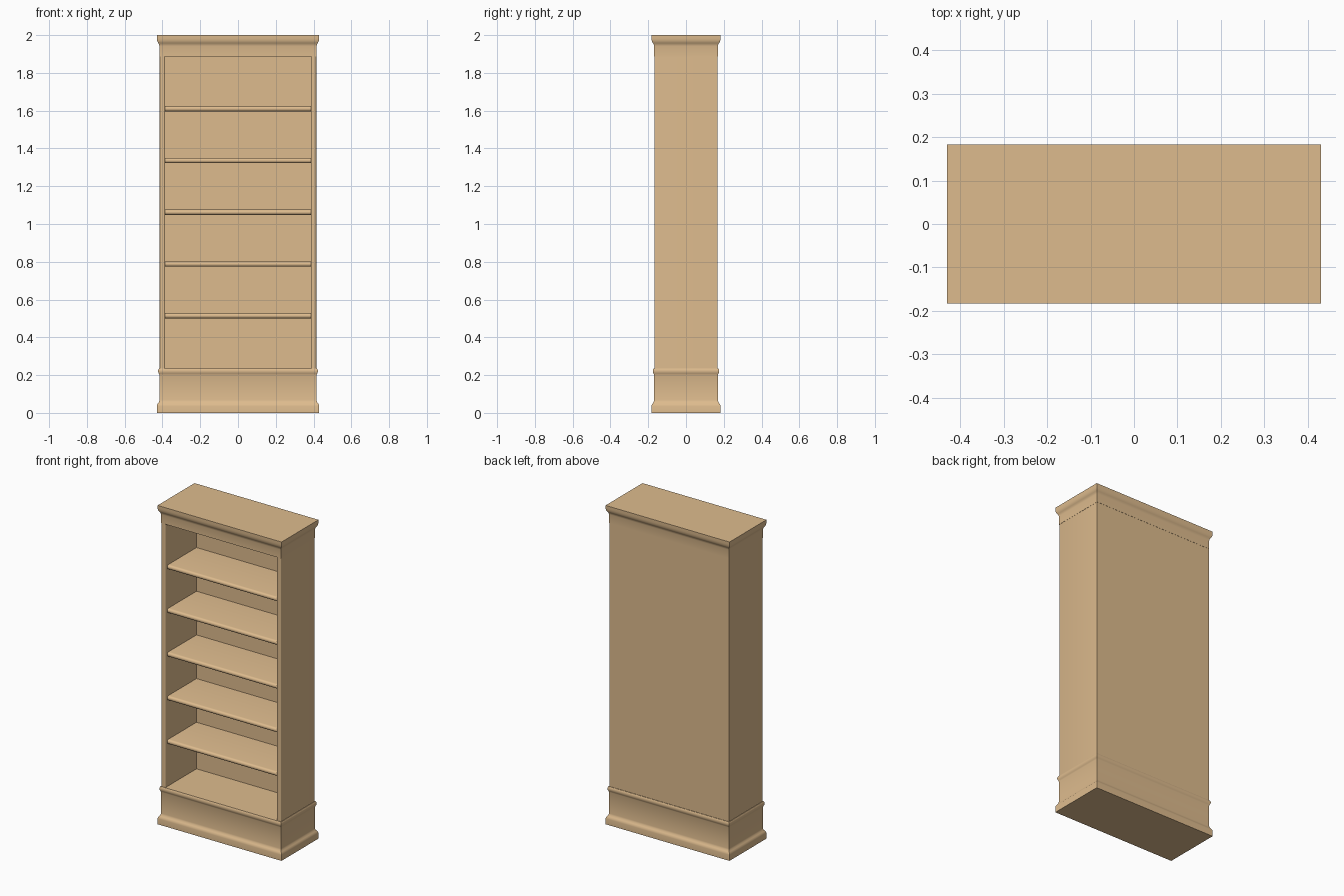
import bpy, bmesh, math

if "Cube" in bpy.data.objects:
    bpy.data.objects.remove(bpy.data.objects["Cube"])

wood = bpy.data.materials.new("light_wood")
wood.diffuse_color = (0.73, 0.50, 0.27, 1)
wood.use_nodes = True
wood.node_tree.nodes["Principled BSDF"].inputs["Base Color"].default_value = wood.diffuse_color

HX, HY = 0.415, 0.168      # half width and depth of the carcass
INNER = 0.386              # half width of the opening


def finish(name, bm):
    bmesh.ops.recalc_face_normals(bm, faces=bm.faces)
    me = bpy.data.meshes.new(name)
    bm.to_mesh(me)
    bm.free()
    me.materials.append(wood)
    ob = bpy.data.objects.new(name, me)
    bpy.context.collection.objects.link(ob)
    bpy.ops.object.select_all(action='DESELECT')
    ob.select_set(True)
    bpy.context.view_layer.objects.active = ob
    bpy.ops.object.shade_smooth_by_angle(angle=math.radians(35))
    return ob


def moulding(name, profile):
    """Mitred rectangular block whose outline steps out by (outset, z) points."""
    bm = bmesh.new()
    rings = []
    for o, z in profile:
        x, y = HX + o, HY + o
        rings.append([bm.verts.new(p) for p in
                      ((-x, -y, z), (x, -y, z), (x, y, z), (-x, y, z))])
    for a, b in zip(rings, rings[1:]):
        for i in range(4):
            j = (i + 1) % 4
            bm.faces.new((a[i], a[j], b[j], b[i]))
    bm.faces.new(rings[0][::-1])
    bm.faces.new(rings[-1])
    return finish(name, bm)


def box(name, x0, x1, y0, y1, z0, z1, bevel=0):
    bm = bmesh.new()
    bmesh.ops.create_cube(bm, size=1)
    for v in bm.verts:
        v.co = ((x0 + x1) / 2 + v.co.x * (x1 - x0),
                (y0 + y1) / 2 + v.co.y * (y1 - y0),
                (z0 + z1) / 2 + v.co.z * (z1 - z0))
    if bevel:
        # round the upright front edges only
        edges = [e for e in bm.edges if all(abs(v.co.y - y0) < 1e-5 for v in e.verts)
                 and abs(e.verts[0].co.z - e.verts[1].co.z) > 0.1]
        bmesh.ops.bevel(bm, geom=edges, offset=bevel, segments=3,
                        profile=0.5, affect='EDGES')
    return finish(name, bm)


def shelf(name, z, thick=0.028, front=-0.15, back=0.145):
    """Board with a half-round front edge."""
    r = thick / 2
    pts = [(back, z - r), (back, z + r)]
    for i in range(9):
        a = math.pi / 2 + math.pi * i / 8
        pts.append((front + r + r * math.cos(a), z + r * math.sin(a)))
    bm = bmesh.new()
    ends = [[bm.verts.new((x, y, h)) for y, h in pts]
            for x in (-INNER - 0.002, INNER + 0.002)]
    n = len(pts)
    for i in range(n):
        j = (i + 1) % n
        bm.faces.new((ends[0][i], ends[0][j], ends[1][j], ends[1][i]))
    for e in ends:
        bm.faces.new(e)
    return finish(name, bm)


# plinth: foot moulding, plain band, bead on top
moulding("plinth", [(0.015, 0), (0.015, 0.036), (0.013, 0.044), (0.008, 0.051),
                    (0.003, 0.058), (0.001, 0.068), (0.001, 0.200), (0.003, 0.207),
                    (0.006, 0.212), (0.008, 0.220), (0.007, 0.229), (0.003, 0.236)])

# crown: plain band, cove, flat top
moulding("crown", [(0.001, 1.888), (0.001, 1.942), (0.003, 1.951), (0.007, 1.958),
                   (0.011, 1.964), (0.0135, 1.972), (0.015, 1.982), (0.015, 2.0)])

# carcass
for side, s in (("left", -1), ("right", 1)):
    a, b = sorted((s * INNER, s * HX))
    box(side + "_side", a, b, -HY, HY, 0.22, 1.90, bevel=0.005)
box("back_panel", -INNER, INNER, 0.14, HY, 0.22, 1.90)

# five shelves
for i in range(5):
    shelf("shelf_%d" % (i + 1), 0.514 + i * 0.274)
